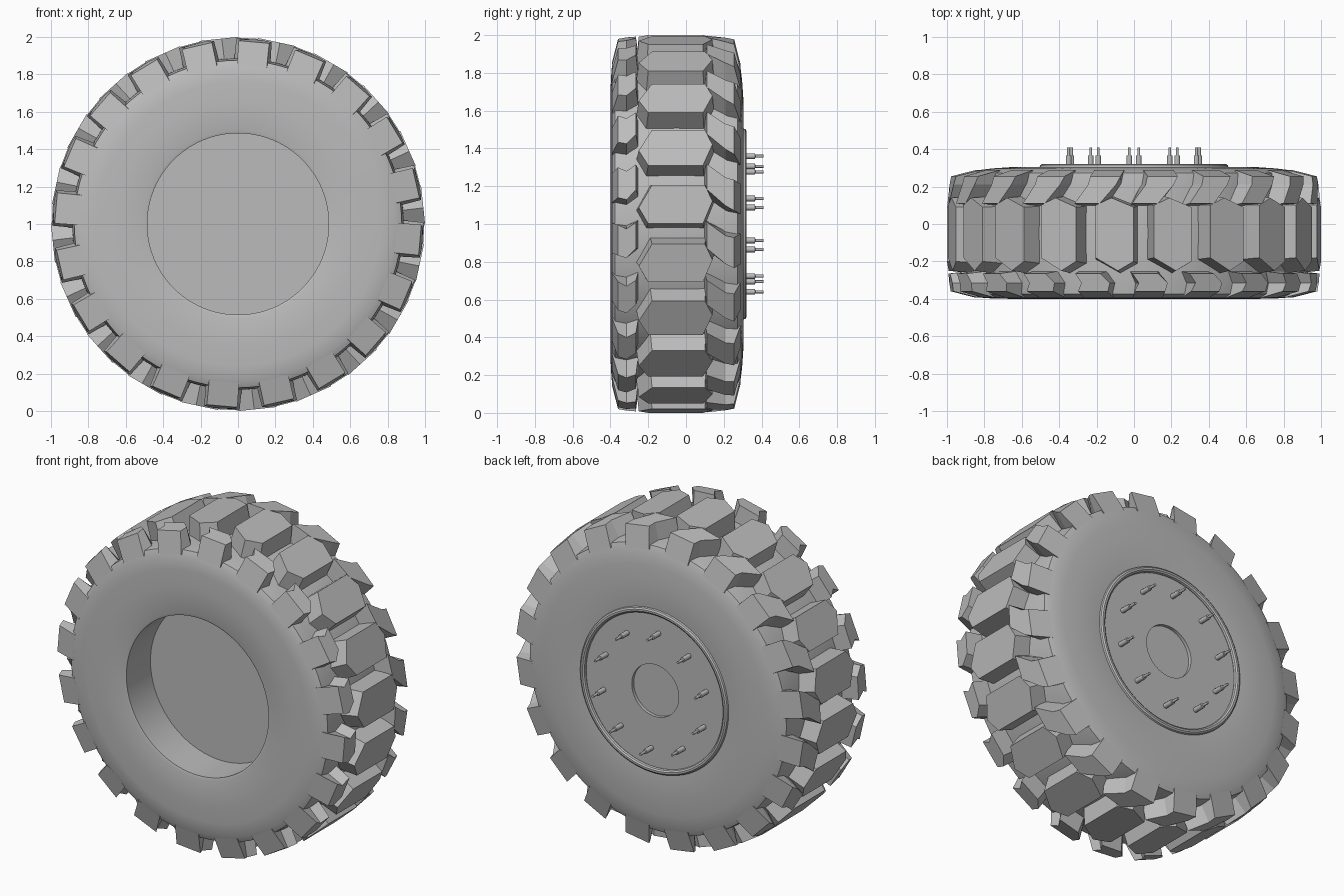
import bpy, bmesh
from math import sin, cos, radians, tau

if "Cube" in bpy.data.objects:
    bpy.data.objects.remove(bpy.data.objects["Cube"])

grey = bpy.data.materials.new("plain grey")
grey.use_nodes = True
colour = (0.5, 0.5, 0.5, 1)
grey.diffuse_color = colour
grey.node_tree.nodes["Principled BSDF"].inputs["Base Color"].default_value = colour

COUNT = 20           # lugs in each tread row
STEP = 360 / COUNT


def polar(angle, radius, y):
    """Point around the axle; the angle runs from the top towards +x."""
    a = radians(angle)
    return (radius * sin(a), y, 1 + radius * cos(a))


def finish(name, bm, smooth=None):
    bmesh.ops.recalc_face_normals(bm, faces=bm.faces)
    mesh = bpy.data.meshes.new(name)
    bm.to_mesh(mesh)
    bm.free()
    mesh.materials.append(grey)
    obj = bpy.data.objects.new(name, mesh)
    bpy.context.collection.objects.link(obj)
    if smooth:
        bpy.ops.object.select_all(action='DESELECT')
        obj.select_set(True)
        bpy.context.view_layer.objects.active = obj
        bpy.ops.object.shade_smooth_by_angle(angle=radians(smooth))
    return obj


def lathe(name, profile, closed=False, segments=96):
    """Turn (radius, y) points around the axle; radius 0 makes a pole."""
    bm = bmesh.new()
    rings = []
    for r, y in profile:
        n = segments if r else 1
        rings.append([bm.verts.new(polar(360 * i / n, r, y)) for i in range(n)])
    pairs = list(zip(rings, rings[1:]))
    if closed:
        pairs.append((rings[-1], rings[0]))
    for a, b in pairs:
        for i in range(segments):
            j = (i + 1) % segments
            quad = [a[i % len(a)], a[j % len(a)], b[j % len(b)], b[i % len(b)]]
            bm.faces.new(list(dict.fromkeys(quad)))
    return finish(name, bm, 35)


def lug_row(name, top, base):
    """Repeat a block whose outlines are lists of (angle, radius, y)."""
    bm = bmesh.new()
    for k in range(COUNT):
        upper, lower = ([bm.verts.new(polar(a + k * STEP, r, y)) for a, r, y in ring]
                        for ring in (top, base))
        bm.faces.new(upper)
        n = len(upper)
        for i in range(n):
            j = (i + 1) % n
            bm.faces.new((upper[i], upper[j], lower[j], lower[i]))
    finish(name, bm)


def outline(stations):
    """Stations are (centre angle, half width, radius, y) across the tread."""
    left = [(a - w, r, y) for a, w, r, y in stations]
    right = [(a + w, r, y) for a, w, r, y in stations]
    return left + right[::-1]


# Tyre carcass with the open front well
lathe("tyre_body", [
    (0, -0.16), (0.485, -0.16), (0.485, -0.395), (0.50, -0.40), (0.66, -0.40),
    (0.76, -0.398), (0.84, -0.392), (0.875, -0.375), (0.885, -0.30), (0.89, -0.05),
    (0.885, 0.20), (0.875, 0.272), (0.84, 0.287), (0.76, 0.297), (0.66, 0.304),
    (0.50, 0.305), (0.47, 0.30)])

# Hub face with shallow centre recess
lathe("hub_plate", [(0.475, 0.30), (0.16, 0.30), (0.16, 0.28), (0, 0.28)])

# Rounded rim bead on the back
lathe("rim_ring", [(0.487 + 0.018 * cos(tau * i / 10), 0.304 + 0.018 * sin(tau * i / 10))
                   for i in range(10)], closed=True)

# Central row of long six-sided lugs
hexagon = [(-5.9, -0.18), (1, -0.25), (5.9, -0.20), (5.9, 0.09), (-1, 0.14), (-5.9, 0.10)]
lug_row("centre_lugs",
        [(a - 6, 1.0 if abs(a) > 2 else 0.995, y) for a, y in hexagon],
        [(a * 1.3 - 6, 0.86, y * 1.06) for a, y in hexagon])

# Shoulder rows, bent outwards and running into the sidewalls
lug_row("front_shoulder_lugs",
        outline([(-14.5, 4, 0.992, -0.265), (-12, 4.5, 0.988, -0.315), (-13, 4.8, 0.98, -0.36)]),
        outline([(-14.5, 5, 0.86, -0.25), (-12, 5.6, 0.86, -0.315), (-13, 5.4, 0.85, -0.393)]))
lug_row("back_shoulder_lugs",
        outline([(3.4, 4, 0.997, 0.11), (8, 4.4, 0.988, 0.21), (9, 4.8, 0.98, 0.255)]),
        outline([(3.4, 5, 0.86, 0.095), (8, 5.5, 0.86, 0.21), (9, 5.5, 0.85, 0.288)]))

# Ten stepped wheel studs
bm = bmesh.new()
for k in range(10):
    x, _, z = polar(36 * k - 4, 0.36, 0)
    last = None
    for r, y in ((0.015, 0.295), (0.015, 0.365), (0.008, 0.367), (0.008, 0.41)):
        ring = [bm.verts.new((x + r * sin(tau * i / 10), y, z + r * cos(tau * i / 10)))
                for i in range(10)]
        if last:
            for i in range(10):
                j = (i + 1) % 10
                bm.faces.new((last[i], last[j], ring[j], ring[i]))
        last = ring
    bm.faces.new(last)
finish("wheel_studs", bm, 40)
